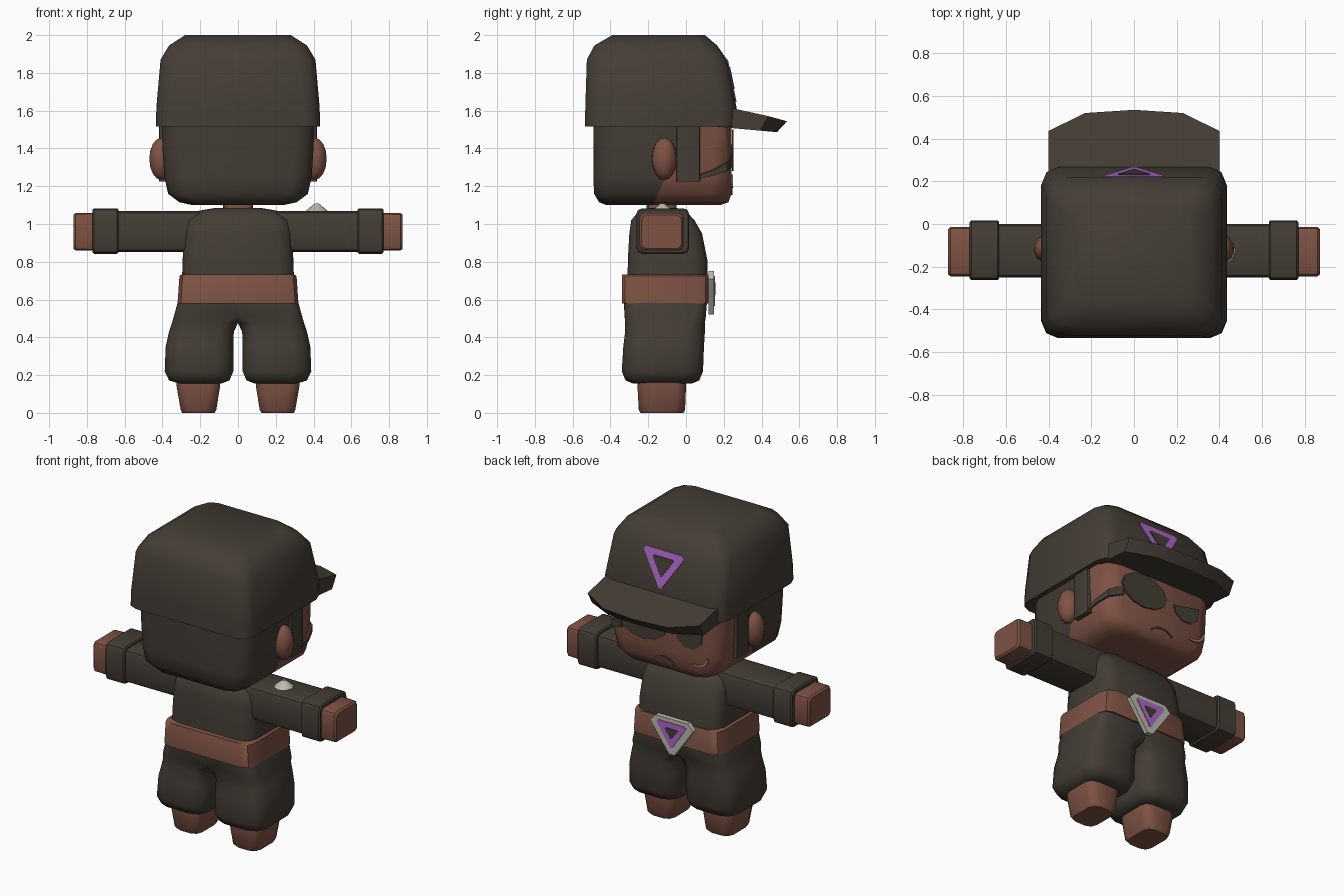
import bpy
import bmesh
from math import sin, cos, pi, radians
from mathutils import Matrix

cube = bpy.data.objects.get("Cube")
if cube:
    bpy.data.objects.remove(cube, do_unlink=True)


def material(name, rgb):
    m = bpy.data.materials.new(name)
    m.use_nodes = True
    m.diffuse_color = (*rgb, 1)
    bsdf = next(n for n in m.node_tree.nodes if n.type == "BSDF_PRINCIPLED")
    bsdf.inputs["Base Color"].default_value = (*rgb, 1)
    return m


DARK = material("dark cloth", (0.058, 0.047, 0.036))
BROWN = material("warm brown", (0.21, 0.085, 0.057))
PURPLE = material("purple", (0.42, 0.14, 0.58))
GREY = material("pale metal", (0.50, 0.49, 0.43))
SCAR = material("light scar", (0.36, 0.17, 0.12))


def finish(name, bm, mats, angle=45):
    bmesh.ops.recalc_face_normals(bm, faces=bm.faces[:])
    mesh = bpy.data.meshes.new(name)
    bm.to_mesh(mesh)
    bm.free()
    for m in mats:
        mesh.materials.append(m)
    obj = bpy.data.objects.new(name, mesh)
    bpy.context.collection.objects.link(obj)
    bpy.ops.object.select_all(action="DESELECT")
    obj.select_set(True)
    bpy.context.view_layer.objects.active = obj
    bpy.ops.object.shade_smooth_by_angle(angle=radians(angle))
    return obj


def ring(a0, a1, b0, b1, r, h, axis="z", side=1):
    """Rounded rectangle at height h along an axis."""
    pts = []
    for i, (ca, cb) in enumerate([(a1 - r, b1 - r), (a0 + r, b1 - r),
                                  (a0 + r, b0 + r), (a1 - r, b0 + r)]):
        for k in range(3):
            t = (i + k / 2) * pi / 2
            a, b = ca + r * cos(t), cb + r * sin(t)
            pts.append((side * a, b, h) if axis == "z" else (side * h, a, b))
    return pts


def loft_mesh(rings):
    bm = bmesh.new()
    loops = [[bm.verts.new(p) for p in r] for r in rings]
    n = len(loops[0])
    for lo, hi in zip(loops, loops[1:]):
        for i in range(n):
            j = (i + 1) % n
            bm.faces.new((lo[i], lo[j], hi[j], hi[i]))
    bm.faces.new(loops[0])
    bm.faces.new(loops[-1])
    return bm


def loft(name, rings, mat, angle=45):
    return finish(name, loft_mesh(rings), [mat], angle)


def plate(name, outline, y, thick, mat, slope=0, z0=0):
    """Flat (x, z) outline facing +y, optionally leaning back."""
    rings = [[(x, y + d + slope * (z - z0), z) for x, z in outline] for d in (0, thick)]
    return loft(name, rings, mat, 20)


def triangle(w, top, bottom, c):
    return [(-w, top - c), (c - w, top), (w - c, top), (w, top - c),
            (c / 2, bottom), (-c / 2, bottom)]


def band(cx, cz, r, w, a0, a1, n=8):
    angles = [radians(a0 + (a1 - a0) * i / n) for i in range(n + 1)]
    outer = [(cx + r * cos(t), cz + r * sin(t)) for t in angles]
    inner = [(cx + (r - w) * cos(t), cz + (r - w) * sin(t)) for t in reversed(angles)]
    return outer + inner


# Head: hair behind a slanted hairline, skin in front
head = loft_mesh([ring(-hx, hx, y0, y1, r, z) for z, hx, y0, y1, r in [
    (1.10, 0.24, -0.42, 0.18, 0.08), (1.115, 0.31, -0.46, 0.225, 0.09),
    (1.16, 0.37, -0.487, 0.24, 0.10), (1.25, 0.39, -0.49, 0.242, 0.10),
    (1.40, 0.40, -0.49, 0.242, 0.10), (1.56, 0.405, -0.49, 0.24, 0.10)]])
geom = head.verts[:] + head.edges[:] + head.faces[:]
bmesh.ops.bisect_plane(head, geom=geom, plane_co=(0, -0.175, 1.1), plane_no=(0, 1, -0.45))
for f in head.faces:
    c = f.calc_center_median()
    f.material_index = int(c.y < -0.175 + 0.45 * (c.z - 1.1))
finish("head", head, [BROWN, DARK])
loft("neck", [ring(-0.08, 0.08, -0.21, -0.05, 0.04, z) for z in (1.04, 1.13)], BROWN)

# Cap: crown and thick sloping brim
loft("cap_crown", [ring(-hx, hx, y0, y1, r, z) for z, hx, y0, y1, r in [
    (1.517, 0.435, -0.535, 0.262, 0.08), (1.62, 0.432, -0.533, 0.267, 0.08),
    (1.87, 0.41, -0.525, 0.217, 0.09), (1.945, 0.365, -0.485, 0.165, 0.09),
    (2.0, 0.28, -0.39, 0.10, 0.07)]], DARK, 50)
half = [(0.40, 0.14), (0.40, 0.436), (0.23, 0.52), (0, 0.535)]
brim = half + [(-x, y) for x, y in reversed(half[:-1])]
loft("cap_brim", [[(x, y * 0.9, 1.517 - 0.09 * (y * 0.9 - 0.14)) for x, y in brim],
                  [(x, y, 1.618 - 0.275 * (max(y, 0.2) - 0.265)) for x, y in brim]], DARK, 25)
plate("cap_emblem", triangle(0.145, 1.87, 1.645, 0.018), 0.266, 0.007, PURPLE, -0.204, 1.62)
plate("cap_emblem_centre", triangle(0.075, 1.83, 1.715, 0.008), 0.27, 0.007, DARK, -0.204, 1.62)

# Face: eye patch with strap, eye, mouth and scar
patch = [(0.13 + 0.17 * cos(i * pi / 6), 1.39 + 0.11 * sin(i * pi / 6)) for i in range(12)]
plate("eye_patch", patch, 0.243, 0.009, DARK)
strap = [(0.41, 0.06, 1.235, 1.255), (0.409, 0.14, 1.255, 1.285),
         (0.38, 0.22, 1.28, 1.325), (0.29, 0.251, 1.31, 1.37)]
loft("patch_strap", [[(x, y, lo), (x, y, hi), (x * 0.97, y - 0.008, hi), (x * 0.97, y - 0.008, lo)]
                     for x, y, lo, hi in strap], DARK)
plate("eye", [(-0.10, 1.385), (-0.29, 1.42), (-0.28, 1.34), (-0.23, 1.30),
              (-0.16, 1.30), (-0.11, 1.34)], 0.241, 0.007, DARK)
plate("mouth", band(-0.01, 1.09, 0.11, 0.013, 40, 140), 0.239, 0.007, DARK)
plate("cheek_scar", band(-0.25, 1.275, 0.085, 0.016, 190, 290), 0.24, 0.008, SCAR)

# Torso, belt and buckle
loft("torso", [ring(-hx, hx, y0, y1, r, z) for z, hx, y0, y1, r in [
    (0.60, 0.30, -0.31, 0.112, 0.08), (0.81, 0.293, -0.308, 0.113, 0.08),
    (0.95, 0.287, -0.30, 0.085, 0.08), (1.02, 0.275, -0.29, 0.045, 0.08),
    (1.068, 0.22, -0.25, 0.0, 0.07), (1.085, 0.12, -0.2, -0.05, 0.05)]], DARK, 50)
loft("belt", [ring(-hx, hx, -0.34, 0.12, 0.06, z)
              for z, hx in [(0.58, 0.32), (0.725, 0.31), (0.733, 0.295)]], BROWN, 40)
plate("buckle", triangle(0.155, 0.75, 0.52, 0.04), 0.118, 0.03, GREY)
plate("buckle_emblem", triangle(0.105, 0.725, 0.565, 0.012), 0.147, 0.006, PURPLE)
plate("buckle_centre", triangle(0.045, 0.69, 0.625, 0.006), 0.151, 0.005, DARK)

for side, label in ((1, "left"), (-1, "right")):
    # Ear, flared outward at the rear, and sideburn
    bm = bmesh.new()
    bmesh.ops.create_uvsphere(bm, u_segments=12, v_segments=8, radius=1, matrix=(
        Matrix.Translation((side * 0.405, -0.115, 1.345)) @ Matrix.Rotation(side * 0.35, 4, "Z")
        @ Matrix.Diagonal((0.065, 0.068, 0.112, 1))))
    finish(label + "_ear", bm, [BROWN])
    loft(label + "_sideburn", [ring(0.36, 0.418, -0.05, 0.075, 0.008, z, side=side)
                               for z in (1.225, 1.53)], DARK, 30)

    # Arm: sleeve, cuff and square hand
    def arm(name, sections, mat):
        loft(label + name, [ring(y0, y1, z0, z1, r, x, "x", side)
                            for x, y0, y1, z0, z1, r in sections], mat, 35)

    arm("_sleeve", [(x, -0.25, 0.0, 0.853, 1.068, 0.03) for x in (0.2, 0.66)], DARK)
    arm("_cuff", [(0.632, -0.255, 0.01, 0.85, 1.075, 0.03), (0.64, -0.263, 0.017, 0.842, 1.083, 0.03),
                  (0.762, -0.263, 0.017, 0.842, 1.083, 0.03), (0.77, -0.255, 0.01, 0.85, 1.075, 0.03)], DARK)
    arm("_hand", [(0.74, -0.245, -0.013, 0.858, 1.06, 0.025), (0.86, -0.245, -0.015, 0.86, 1.058, 0.025),
                  (0.872, -0.235, -0.025, 0.87, 1.048, 0.025)], BROWN)

    # Leg: baggy trousers and tapered boot
    loft(label + "_trouser", [ring(*s, side=side) for s in [
        (0.09, 0.31, -0.28, 0.03, 0.06, 0.155), (0.045, 0.365, -0.32, 0.07, 0.08, 0.172),
        (0.025, 0.388, -0.34, 0.09, 0.09, 0.22), (0.025, 0.383, -0.332, 0.095, 0.09, 0.35),
        (0.022, 0.365, -0.322, 0.10, 0.09, 0.43), (0.0, 0.35, -0.322, 0.10, 0.08, 0.475),
        (-0.06, 0.34, -0.325, 0.105, 0.06, 0.51), (-0.06, 0.315, -0.33, 0.112, 0.06, 0.6)]], DARK, 60)
    loft(label + "_boot", [ring(*s, side=side) for s in [
        (0.125, 0.295, -0.24, -0.015, 0.05, 0), (0.115, 0.303, -0.25, -0.005, 0.05, 0.015),
        (0.095, 0.325, -0.257, 0.0, 0.05, 0.14), (0.095, 0.325, -0.257, 0.0, 0.05, 0.2)]], BROWN)

# Shoulder stud
bm = bmesh.new()
bmesh.ops.create_cone(bm, cap_ends=True, segments=8, radius1=0.066, radius2=0.012, depth=0.045,
                      matrix=Matrix.Translation((0.417, -0.125, 1.085)))
finish("shoulder_stud", bm, [GREY], 30)
